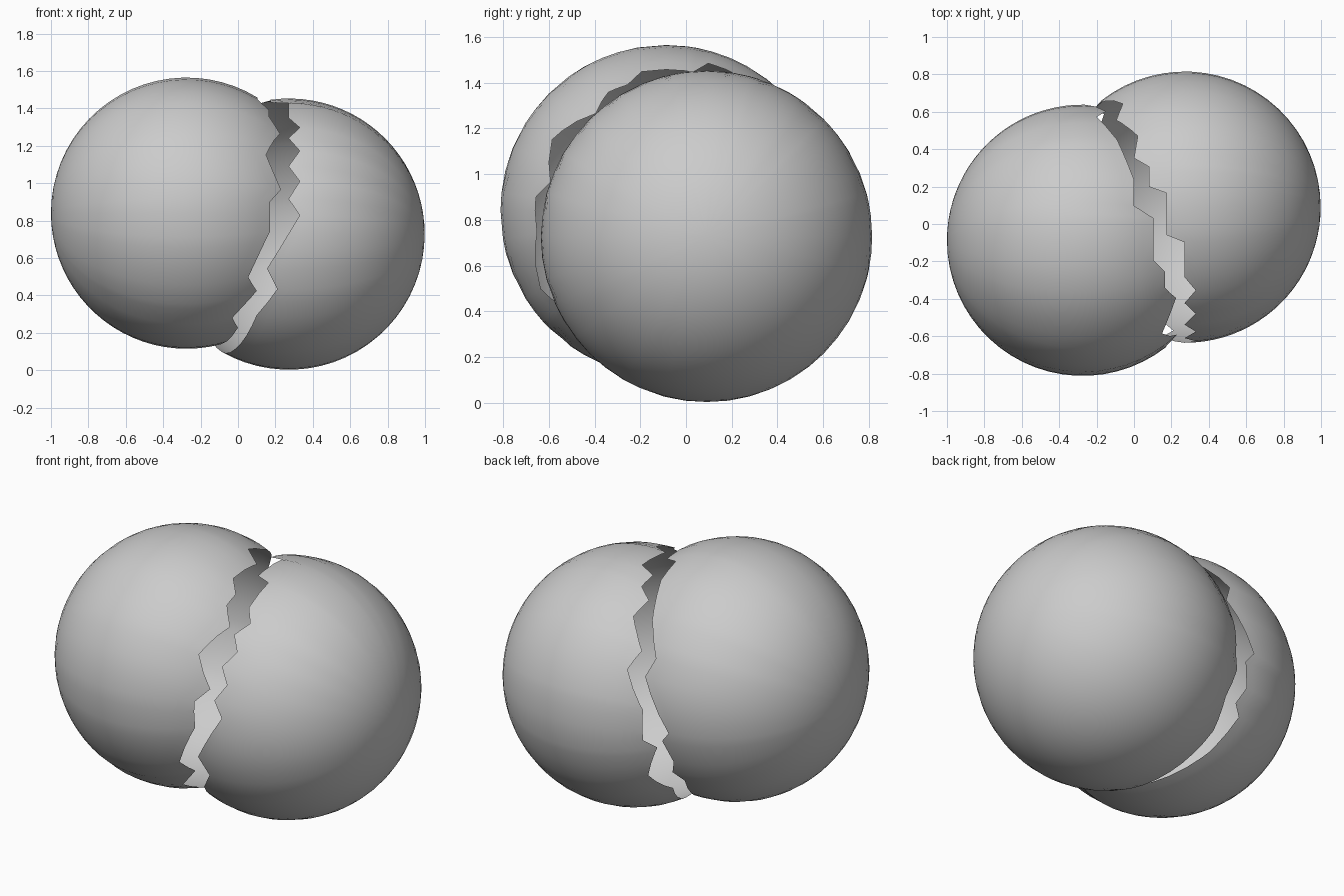
import bpy, bmesh
from math import sin, cos, acos, radians
from mathutils import Vector

cube = bpy.data.objects.get("Cube")
if cube:
    bpy.data.objects.remove(cube, do_unlink=True)

RADIUS = 0.725
COLUMNS = 48
RINGS = 22

# One plain grey for both shells
grey = bpy.data.materials.new("shell_grey")
grey.use_nodes = True
grey.diffuse_color = (0.6, 0.6, 0.6, 1)
bsdf = next(n for n in grey.node_tree.nodes if n.type == 'BSDF_PRINCIPLED')
bsdf.inputs["Base Color"].default_value = grey.diffuse_color

# Jagged rims: (degrees around x from front over the top, x of the rim)
LEFT_RIM = [(6, .17), (14, .23), (32, .15), (54, .225), (64, .165), (73, .165),
            (80, .105), (101, .105), (106, 0), (119, 0), (140, -.09), (156, -.2),
            (165, -.15), (188, -.325), (193, -.275), (204, -.32), (212, -.28),
            (217, -.335), (236, -.27), (270, -.09), (294, 0), (305, -.03),
            (318, .1), (328, .055), (350, .17)]
RIGHT_RIM = [(8, .33), (15, .27), (23, .33), (30, .27), (38, .33), (45, .27),
             (52, .33), (59, .27), (75, .27), (78, .175), (96, .175), (99, .08),
             (108, .08), (113, 0), (124, .02), (138, -.095), (149, -.06),
             (168, -.17), (186, -.175), (192, -.23), (211, -.16), (232, -.21),
             (255, -.14), (294, -.01), (322, .1), (336, .21), (345, .155)]


def rim_at(rim, angle):
    """Straight interpolation around the closed rim."""
    loop = [(rim[-1][0] - 360, rim[-1][1])] + rim + [(rim[0][0] + 360, rim[0][1])]
    for (a0, x0), (a1, x1) in zip(loop, loop[1:]):
        if a0 <= angle <= a1:
            return x0 + (x1 - x0) * (angle - a0) / (a1 - a0)


def broken_shell(name, center, pole, rim):
    """Open sphere with its pole on the x axis, ending at a jagged rim."""
    knots = [a for a, _ in rim]
    grid = [i * 360 / COLUMNS for i in range(COLUMNS)]
    angles = sorted(knots + [g for g in grid if min(abs(g - k) for k in knots) > 2.5])
    bm = bmesh.new()
    tip = bm.verts.new((pole * RADIUS, 0, 0))
    columns = []
    for angle in angles:
        reach = acos(pole * (rim_at(rim, angle) - center[0]) / RADIUS)
        phi = radians(angle)
        column = [tip]
        for ring in range(1, RINGS + 1):
            t = reach * ring / RINGS
            column.append(bm.verts.new((pole * RADIUS * cos(t),
                                        -RADIUS * sin(t) * cos(phi),
                                        RADIUS * sin(t) * sin(phi))))
        columns.append(column)
    for a, b in zip(columns, columns[1:] + columns[:1]):
        bm.faces.new((tip, a[1], b[1]))
        for i in range(1, RINGS):
            bm.faces.new((a[i], a[i + 1], b[i + 1], b[i]))
    bm.normal_update()
    for face in bm.faces:
        if face.normal.dot(face.calc_center_median()) < 0:
            face.normal_flip()
        face.smooth = True
    mesh = bpy.data.meshes.new(name)
    bm.to_mesh(mesh)
    bm.free()
    mesh.materials.append(grey)
    shell = bpy.data.objects.new(name, mesh)
    shell.location = Vector(center)
    bpy.context.collection.objects.link(shell)


broken_shell("upper_shell", (-.275, -.087, .84), -1, LEFT_RIM)
broken_shell("lower_shell", (.273, .09, .728), 1, RIGHT_RIM)
